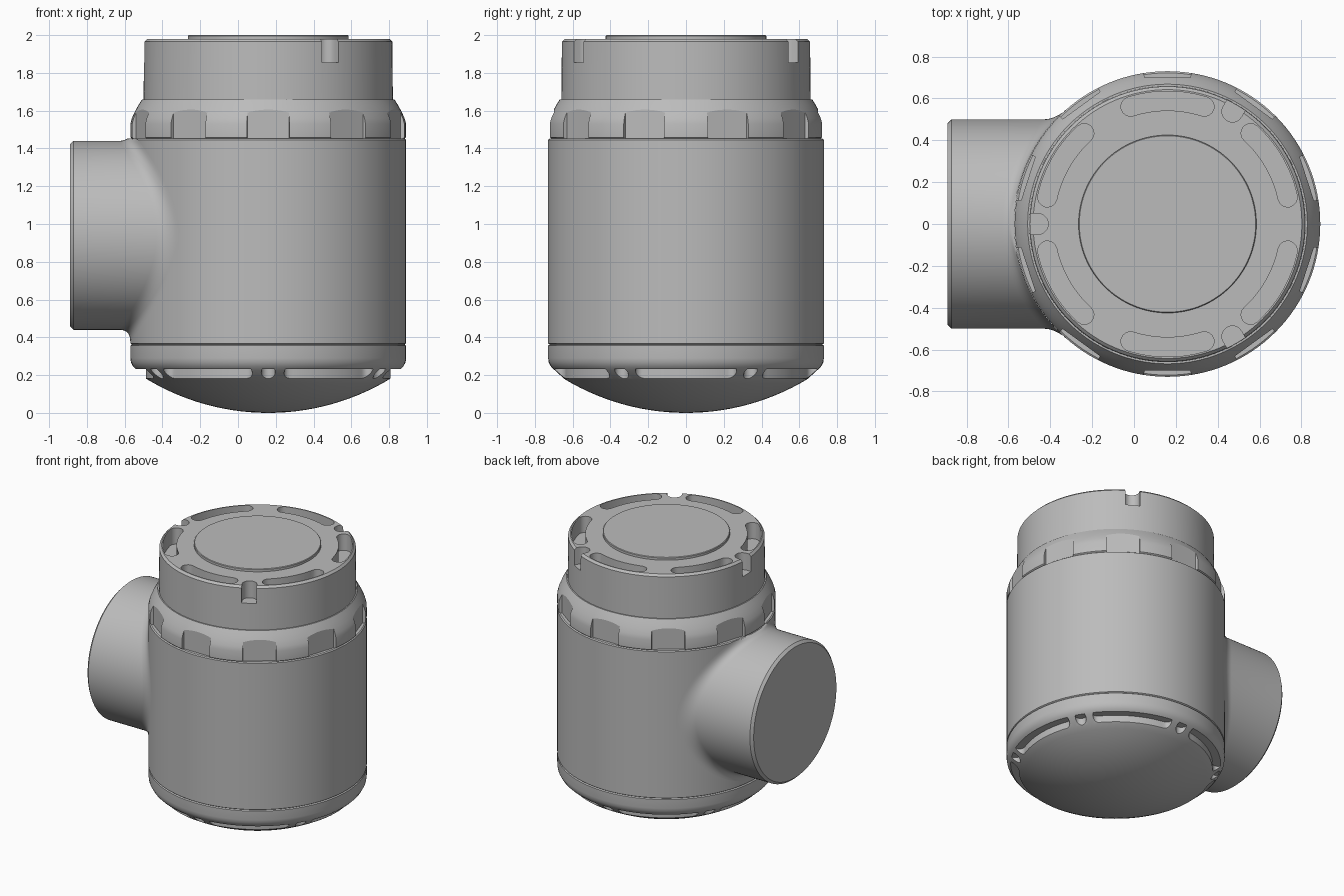
import bpy, bmesh
from math import sin, cos, pi, radians, sqrt, asin
from mathutils import Vector

if "Cube" in bpy.data.objects:
    bpy.data.objects.remove(bpy.data.objects["Cube"])

AXIS_X = 0.16      # offset of the upright axis
BODY_R = 0.73
SEGMENTS = 128
PIPE_R, PIPE_Z, PIPE_END = 0.5, 0.94, -0.89

grey = bpy.data.materials.new("plain grey")
grey.use_nodes = True
COLOUR = (0.5, 0.5, 0.5, 1)
grey.diffuse_color = COLOUR
grey.node_tree.nodes["Principled BSDF"].inputs["Base Color"].default_value = COLOUR


def make_object(name, bm):
    bmesh.ops.remove_doubles(bm, verts=bm.verts, dist=1e-5)
    bmesh.ops.recalc_face_normals(bm, faces=bm.faces)
    mesh = bpy.data.meshes.new(name)
    bm.to_mesh(mesh)
    bm.free()
    mesh.materials.append(grey)
    obj = bpy.data.objects.new(name, mesh)
    bpy.context.collection.objects.link(obj)
    obj.location.x = AXIS_X
    return obj


def activate(obj):
    bpy.ops.object.select_all(action='DESELECT')
    obj.select_set(True)
    bpy.context.view_layer.objects.active = obj


def smooth(obj, angle=28):
    activate(obj)
    bpy.ops.object.shade_smooth_by_angle(angle=radians(angle))


def lathe(name, profile):
    """Solid of revolution from (radius, height) points, ends closed on the axis."""
    bm = bmesh.new()
    points = [(0, profile[0][1])] + profile + [(0, profile[-1][1])]
    verts = [bm.verts.new((r, 0, z)) for r, z in points]
    edges = [bm.edges.new(pair) for pair in zip(verts, verts[1:])]
    bmesh.ops.spin(bm, geom=verts + edges, cent=(0, 0, 0), axis=(0, 0, 1),
                   angle=2 * pi, steps=SEGMENTS, use_duplicate=False)
    return make_object(name, bm)


def prism(bm, outline, z0, z1):
    low = [bm.verts.new((x, y, z0)) for x, y in outline]
    high = [bm.verts.new((x, y, z1)) for x, y in outline]
    bm.faces.new(low[::-1])
    bm.faces.new(high)
    n = len(outline)
    for i in range(n):
        j = (i + 1) % n
        bm.faces.new((low[i], low[j], high[j], high[i]))


def turned(points, degrees):
    c, s = cos(radians(degrees)), sin(radians(degrees))
    return [(x * c - y * s, x * s + y * c) for x, y in points]


def arc_slot(radius, half_width, half_angle):
    """Curved slot outline with round ends, centred on +x."""
    a, steps = radians(half_angle), 20
    sweep = [a * (2 * i / steps - 1) for i in range(steps + 1)]
    pts = [((radius + half_width) * cos(t), (radius + half_width) * sin(t)) for t in sweep]

    def cap(at, start):
        return [(radius * cos(at) + half_width * cos(start + pi * k / 8),
                 radius * sin(at) + half_width * sin(start + pi * k / 8)) for k in range(1, 8)]
    pts += cap(a, a)
    pts += [((radius - half_width) * cos(t), (radius - half_width) * sin(t)) for t in sweep[::-1]]
    return pts + cap(-a, pi - a)


def circle(radius, r):
    return [(radius + r * cos(2 * pi * k / 20), r * sin(2 * pi * k / 20)) for k in range(20)]


def notch(radius, r, outer):
    """Outline with a round inner end, open towards the rim."""
    inner = [(radius + r * cos(pi / 2 + pi * k / 12), r * sin(pi / 2 + pi * k / 12))
             for k in range(13)]
    return inner + [(outer, -r), (outer, r)]


def cut(obj, cuts):
    """Subtract prisms given as (outline, angles, z0, z1)."""
    bm = bmesh.new()
    for outline, angles, z0, z1 in cuts:
        for angle in angles:
            prism(bm, turned(outline, angle), z0, z1)
    cutter = make_object("cutter", bm)
    cutter.hide_render = True
    mod = obj.modifiers.new("cuts", 'BOOLEAN')
    mod.operation, mod.solver, mod.object = 'DIFFERENCE', 'EXACT', cutter
    activate(obj)
    bpy.ops.object.modifier_apply(modifier=mod.name)
    bpy.data.objects.remove(cutter)


# Domed bottom cap with slots and round holes around its edge
RIM_R, RIM_Z = 0.645, 0.18
dome_r = (RIM_R ** 2 + RIM_Z ** 2) / (2 * RIM_Z)
dome = []
for i in range(1, 15):
    t = asin(RIM_R / dome_r) * i / 14
    dome.append((dome_r * sin(t), dome_r * (1 - cos(t))))
dome.insert(0, (0.001, 0))
bottom_cap = lathe("bottom_cap", dome + [(0.695, 0.225), (0.715, 0.245), (0.727, 0.268),
                                         (BODY_R, 0.29), (BODY_R, 0.356), (0.722, 0.362)])
cut(bottom_cap, [(arc_slot(0.683, 0.035, 20), range(0, 360, 60), 0.1, 0.232),
                 (circle(0.683, 0.037), range(30, 360, 60), 0.1, 0.232)])
smooth(bottom_cap)

# Main cylinder
main_body = lathe("main_body", [(0.722, 0.362), (BODY_R, 0.368),
                                (BODY_R, 1.446), (0.722, 1.452)])
smooth(main_body)

# Tapered grip collar with ten flat recesses
collar = lathe("grip_collar", [(0.722, 1.452), (BODY_R, 1.459), (BODY_R, 1.53), (0.722, 1.56),
                               (0.706, 1.595), (0.688, 1.628), (0.668, 1.66)])
flat = [(0.70, -0.11), (0.82, -0.125), (0.82, 0.125), (0.70, 0.11)]
cut(collar, [(flat, range(18, 360, 36), 1.44, 1.7)])
smooth(collar, 20)

# Top ring with curved slots and three rim notches
top_ring = lathe("top_ring", [(0.66, 1.65), (0.657, 1.965), (0.642, 1.98)])
cut(top_ring, [(arc_slot(0.588, 0.046, 17.5), range(30, 360, 60), 1.86, 2.1),
               (notch(0.62, 0.05, 0.8), (60, 180, 300), 1.855, 2.1)])
smooth(top_ring)

# Raised centre disc
smooth(lathe("centre_disc", [(0.425, 1.97), (0.425, 1.996), (0.421, 2.0)]))

# Side pipe: chamfered end, straight wall, then a fillet blending into the body
FILLET, STEPS = 0.06, 8


def wall_x(y):
    return -sqrt(BODY_R ** 2 - y ** 2)


bm = bmesh.new()
rings = []
end = PIPE_END - AXIS_X
for k in range(SEGMENTS):
    t = 2 * pi * k / SEGMENTS
    c, s = cos(t), sin(t)

    def at(x, r):
        return Vector((x, r * c, PIPE_Z + r * s))
    corner = at(wall_x(PIPE_R * c), PIPE_R)
    start = at(corner.x - FILLET, PIPE_R)
    wide = PIPE_R + FILLET
    finish = at(wall_x(wide * c) - 0.001, wide)
    path = [at(end, PIPE_R - 0.018), at(end + 0.018, PIPE_R)]
    for i in range(STEPS + 1):
        u = i / STEPS
        p = start * (1 - u) ** 2 + corner * 2 * u * (1 - u) + finish * u ** 2
        p.z = min(p.z, 1.452)   # stop at the collar seam
        path.append(p)
    rings.append([bm.verts.new(p) for p in path])
for k in range(SEGMENTS):
    a, b = rings[k], rings[(k + 1) % SEGMENTS]
    for i in range(len(a) - 1):
        bm.faces.new((a[i], b[i], b[i + 1], a[i + 1]))
bm.faces.new([ring[0] for ring in rings])
smooth(make_object("side_pipe", bm), 35)
